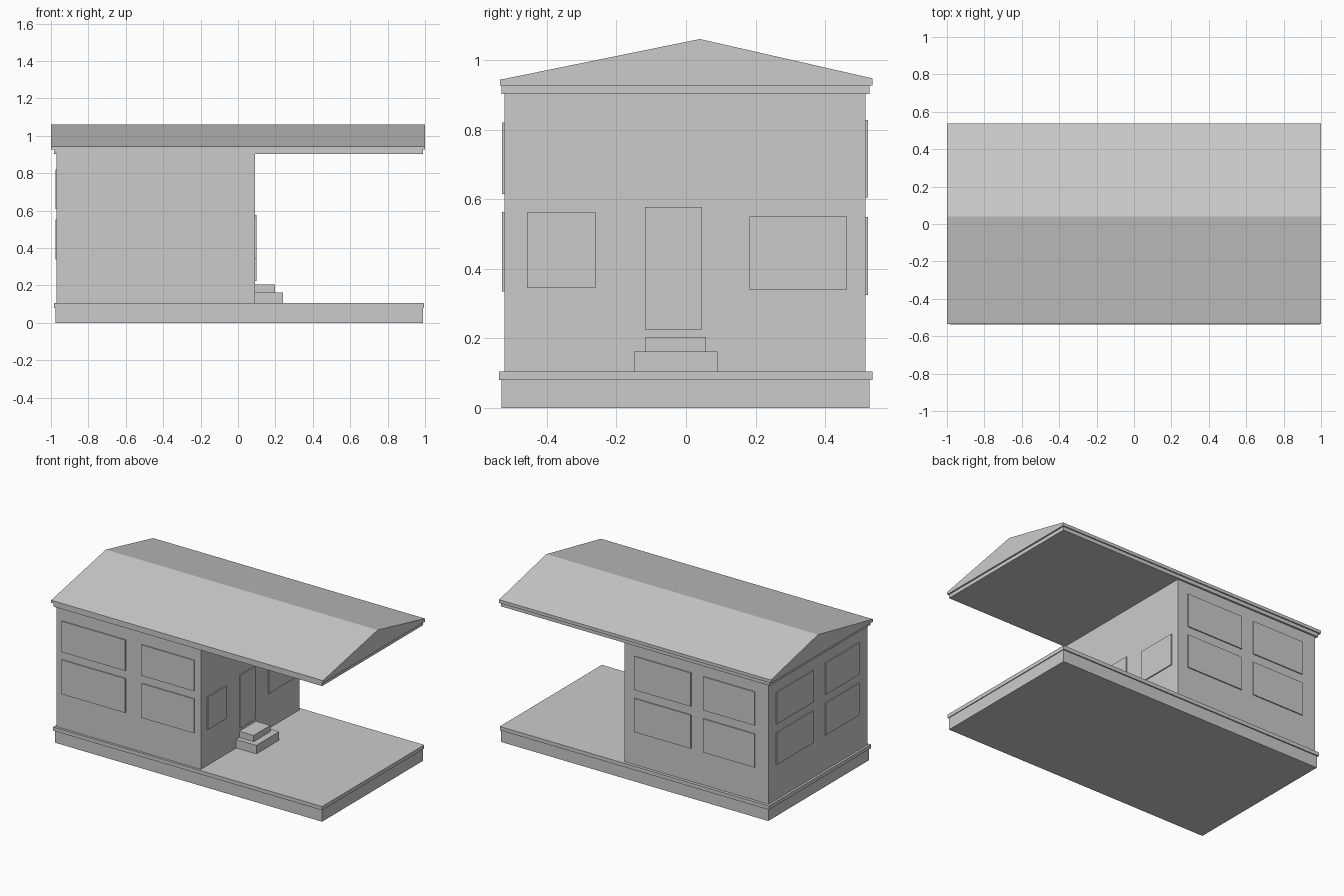
import bpy, bmesh

if "Cube" in bpy.data.objects:
    bpy.data.objects.remove(bpy.data.objects["Cube"])


def box(name, x, y, z):
    """Box from (min, max) ranges."""
    bm = bmesh.new()
    bmesh.ops.create_cube(bm, size=1)
    for v in bm.verts:
        v.co = [r[0] if c < 0 else r[1] for c, r in zip(v.co, (x, y, z))]
    return finish(name, bm)


def finish(name, bm):
    bmesh.ops.recalc_face_normals(bm, faces=bm.faces)
    mesh = bpy.data.meshes.new(name)
    bm.to_mesh(mesh)
    bm.free()
    obj = bpy.data.objects.new(name, mesh)
    bpy.context.collection.objects.link(obj)
    return obj


# Foundation slab with a thin projecting lip
box("foundation", (-0.975, 0.99), (-0.53, 0.528), (0, 0.08))
box("foundation_lip", (-0.985, 0.995), (-0.537, 0.536), (0.08, 0.105))

# House block, leaving an open porch on the right
X0, X1, Y0, Y1 = -0.97, 0.092, -0.522, 0.516
box("walls", (X0, X1), (Y0, Y1), (0.105, 0.902))

# Eaves board and off-centre gable roof
box("eaves_board", (-0.985, 0.99), (-0.53, 0.528), (0.902, 0.926))
profile = [(-0.535, 0.926), (0.536, 0.926), (0.536, 0.947), (0.04, 1.06), (-0.535, 0.943)]
bm = bmesh.new()
end = bm.faces.new([bm.verts.new((-1, y, z)) for y, z in profile])
ext = bmesh.ops.extrude_face_region(bm, geom=[end], use_keep_orig=True)
bmesh.ops.translate(bm, vec=(2, 0, 0),
                    verts=[g for g in ext["geom"] if isinstance(g, bmesh.types.BMVert)])
roof = finish("roof", bm)

# Raised window panels, two storeys on the front, back and left walls
D, IN = 0.007, 0.01
for col in ((-0.93, -0.46), (-0.34, 0.045)):
    for row in ((0.335, 0.563), (0.615, 0.82)):
        box("front_window", col, (Y0 - D, Y0 + IN), row)
for col in ((-0.87, -0.49), (-0.40, 0.016)):
    for row in ((0.325, 0.548), (0.605, 0.828)):
        box("back_window", col, (Y1 - IN, Y1 + D), row)
for col in ((-0.43, -0.075), (0.05, 0.437)):
    for row in ((0.34, 0.553), (0.61, 0.82)):
        box("left_window", (X0 - D, X0 + IN), col, row)

# Porch wall: door and two windows
box("door", (X1 - IN, X1 + D), (-0.118, 0.046), (0.225, 0.577))
box("porch_window", (X1 - IN, X1 + D), (-0.457, -0.26), (0.345, 0.563))
box("porch_window", (X1 - IN, X1 + D), (0.183, 0.462), (0.34, 0.55))

# Door steps
box("lower_step", (X1 - IN, 0.24), (-0.15, 0.09), (0.105, 0.162))
box("upper_step", (X1 - IN, 0.197), (-0.117, 0.058), (0.162, 0.204))
